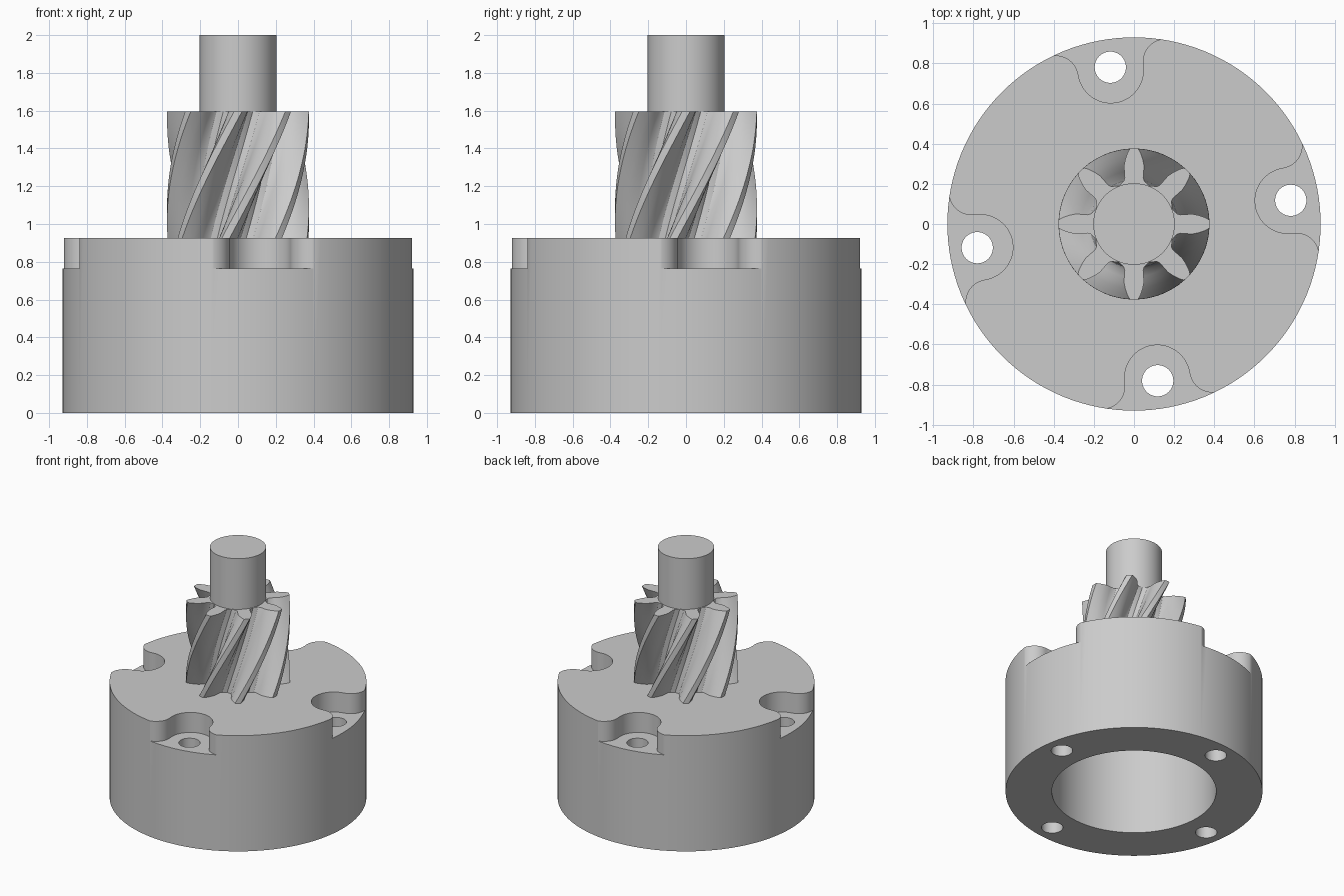
import bpy, bmesh
from math import sin, cos, pi, radians

if "Cube" in bpy.data.objects:
    bpy.data.objects.remove(bpy.data.objects["Cube"], do_unlink=True)

grey = bpy.data.materials.new("machined_grey")
grey.use_nodes = True
grey.diffuse_color = (0.6, 0.6, 0.6, 1)
grey.node_tree.nodes["Principled BSDF"].inputs["Base Color"].default_value = grey.diffuse_color

BODY_R, BODY_TOP = 0.93, 0.925
FLOOR_Z = 0.765
GEAR_TOP, TEETH, TWIST = 1.595, 8, radians(55)
HOLE_R, HOLE_DIST, HOLE_TURN = 0.078, 0.79, radians(8.6)


def loft(name, outline, z0, z1, steps=1, twist=0.0):
    """Extrude a closed outline upward; the twist ends at zero on the top."""
    bm = bmesh.new()
    rings = []
    for i in range(steps + 1):
        t = i / steps
        c, s = cos(twist * (t - 1)), sin(twist * (t - 1))
        rings.append([bm.verts.new((x * c - y * s, x * s + y * c, z0 + (z1 - z0) * t))
                      for x, y in outline])
    n = len(outline)
    for low, high in zip(rings, rings[1:]):
        for k in range(n):
            j = (k + 1) % n
            bm.faces.new((low[k], low[j], high[j], high[k]))
    bm.faces.new(rings[0][::-1])
    bm.faces.new(rings[-1])
    bmesh.ops.recalc_face_normals(bm, faces=bm.faces)
    mesh = bpy.data.meshes.new(name)
    bm.to_mesh(mesh)
    bm.free()
    mesh.materials.append(grey)
    ob = bpy.data.objects.new(name, mesh)
    bpy.context.collection.objects.link(ob)
    return ob


def circle(r, n, cx=0.0, cy=0.0):
    return [(cx + r * cos(2 * pi * k / n), cy + r * sin(2 * pi * k / n)) for k in range(n)]


def activate(ob):
    bpy.ops.object.select_all(action='DESELECT')
    ob.select_set(True)
    bpy.context.view_layer.objects.active = ob


def cut(target, cutter):
    cutter.hide_render = True
    mod = target.modifiers.new("cut", 'BOOLEAN')
    mod.operation, mod.solver, mod.object = 'DIFFERENCE', 'EXACT', cutter
    activate(target)
    bpy.ops.object.modifier_apply(modifier=mod.name)
    bpy.data.objects.remove(cutter, do_unlink=True)


def pocket_outline(r=0.163, fillet=0.115, start=0.775, n=12):
    """Round-ended slot that flares out to the rim, along +x."""
    flare = [(start + fillet * sin(a), r + fillet * (1 - cos(a)))
             for a in (pi / 2 * (n - k) / n for k in range(n + 1))]
    upper = [(1.1, r + fillet)] + flare
    nose = [(start + r * cos(a), r * sin(a))
            for a in (pi / 2 + pi * k / (2 * n) for k in range(1, 2 * n))]
    return upper + nose + [(x, -y) for x, y in reversed(upper)]


# Cylindrical housing with a blind bore, four screw pockets and holes
housing = loft("housing", circle(BODY_R, 128), 0, BODY_TOP)
cut(housing, loft("bore_cutter", circle(0.595, 96), -0.1, 0.77))
for q in range(4):
    turn = HOLE_TURN + q * pi / 2
    pocket = loft("pocket_cutter", pocket_outline(), FLOOR_Z, 1.1)
    pocket.rotation_euler.z = turn
    cut(housing, pocket)
    cut(housing, loft("hole_cutter", circle(HOLE_R, 40, HOLE_DIST * cos(turn),
                                            HOLE_DIST * sin(turn)), -0.1, 1.1))

# Helical gear: half a tooth as (radius, half width), mirrored and repeated
half_tooth = [(0.204, 0.062), (0.212, 0.052), (0.23, 0.046), (0.26, 0.048),
              (0.29, 0.05), (0.32, 0.044), (0.35, 0.034), (0.375, 0.021)]
tooth = ([(r, -w) for r, w in half_tooth] + [(0.376, 0)]
         + [(r, w) for r, w in reversed(half_tooth)])
gear_outline = []
for k in range(TEETH):
    a = 2 * pi * k / TEETH
    gear_outline += [(x * cos(a) - y * sin(a), x * sin(a) + y * cos(a)) for x, y in tooth]
    mid = a + pi / TEETH
    gear_outline.append((0.204 * cos(mid), 0.204 * sin(mid)))
gear = loft("helical_gear", gear_outline, BODY_TOP, GEAR_TOP, 40, TWIST)

# Plain shaft end
shaft = loft("shaft", circle(0.203, 96), GEAR_TOP - 0.01, 2.0)

for ob in (housing, gear, shaft):
    activate(ob)
    bpy.ops.object.shade_smooth_by_angle(angle=radians(30))
